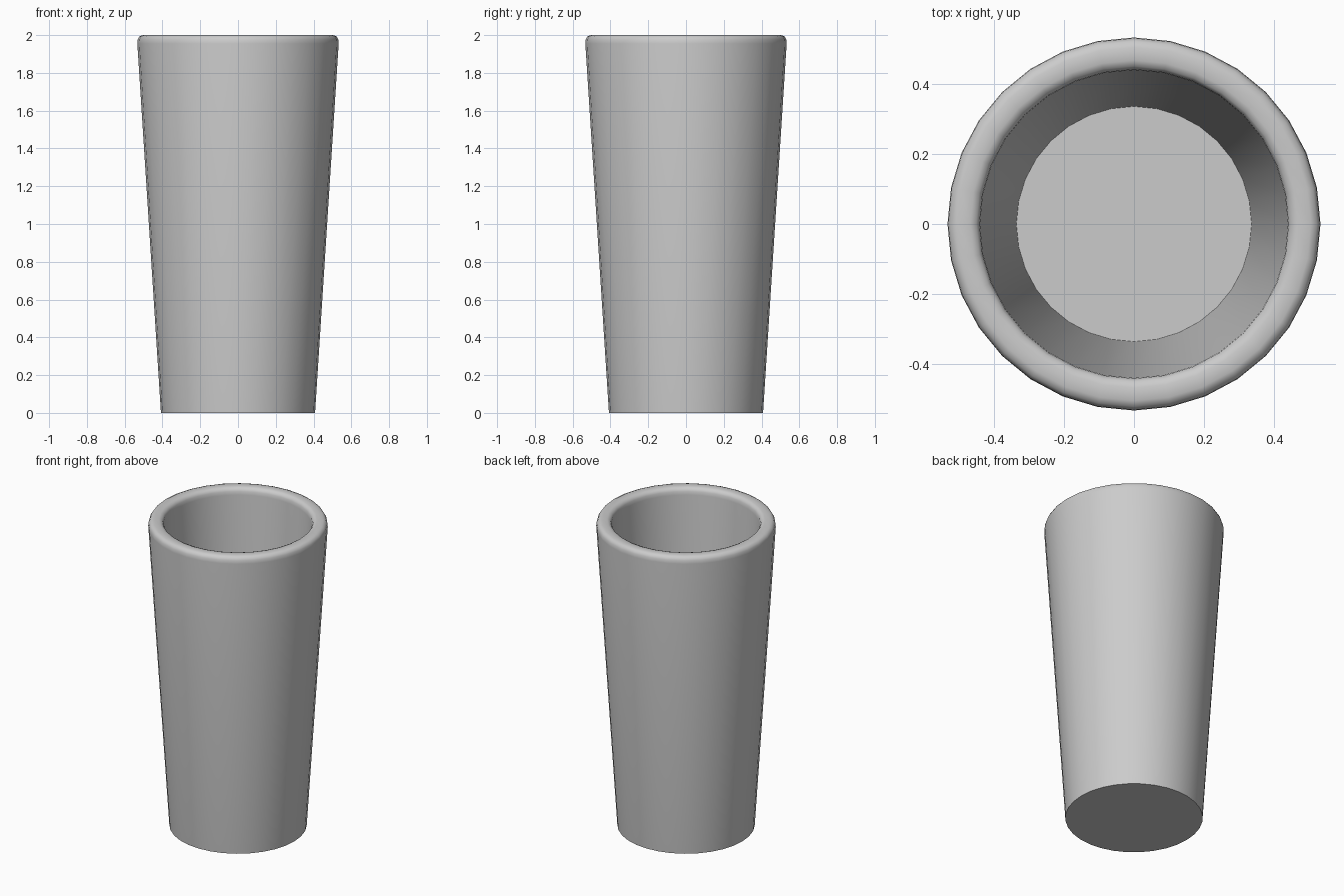
import bpy, bmesh, math

if "Cube" in bpy.data.objects:
    bpy.data.objects.remove(bpy.data.objects["Cube"])

SIDES = 32

# Cup profile (radius, height): base, outer wall, rounded rim, inner wall, floor
profile = [
    (0.408, 0.0),
    (0.533, 1.955), (0.531, 1.977), (0.522, 1.993), (0.505, 2.0),
    (0.468, 2.0), (0.451, 1.993), (0.442, 1.977), (0.440, 1.955),
    (0.336, 0.09),
]


def ring(bm, radius, z):
    step = 2 * math.pi / SIDES
    return [bm.verts.new((radius * math.cos(i * step), radius * math.sin(i * step), z))
            for i in range(SIDES)]


# Revolve the profile and close the base and the inner floor
bm = bmesh.new()
rings = [ring(bm, r, z) for r, z in profile]
for low, high in zip(rings, rings[1:]):
    for i in range(SIDES):
        j = (i + 1) % SIDES
        bm.faces.new((low[i], low[j], high[j], high[i]))
bm.faces.new(rings[0][::-1])
bm.faces.new(rings[-1])
bmesh.ops.recalc_face_normals(bm, faces=bm.faces)

mesh = bpy.data.meshes.new("cup")
bm.to_mesh(mesh)
bm.free()
cup = bpy.data.objects.new("cup", mesh)
bpy.context.collection.objects.link(cup)

# Smooth walls and rim, crisp base and floor edges
bpy.context.view_layer.objects.active = cup
cup.select_set(True)
bpy.ops.object.shade_smooth_by_angle(angle=math.radians(40))
